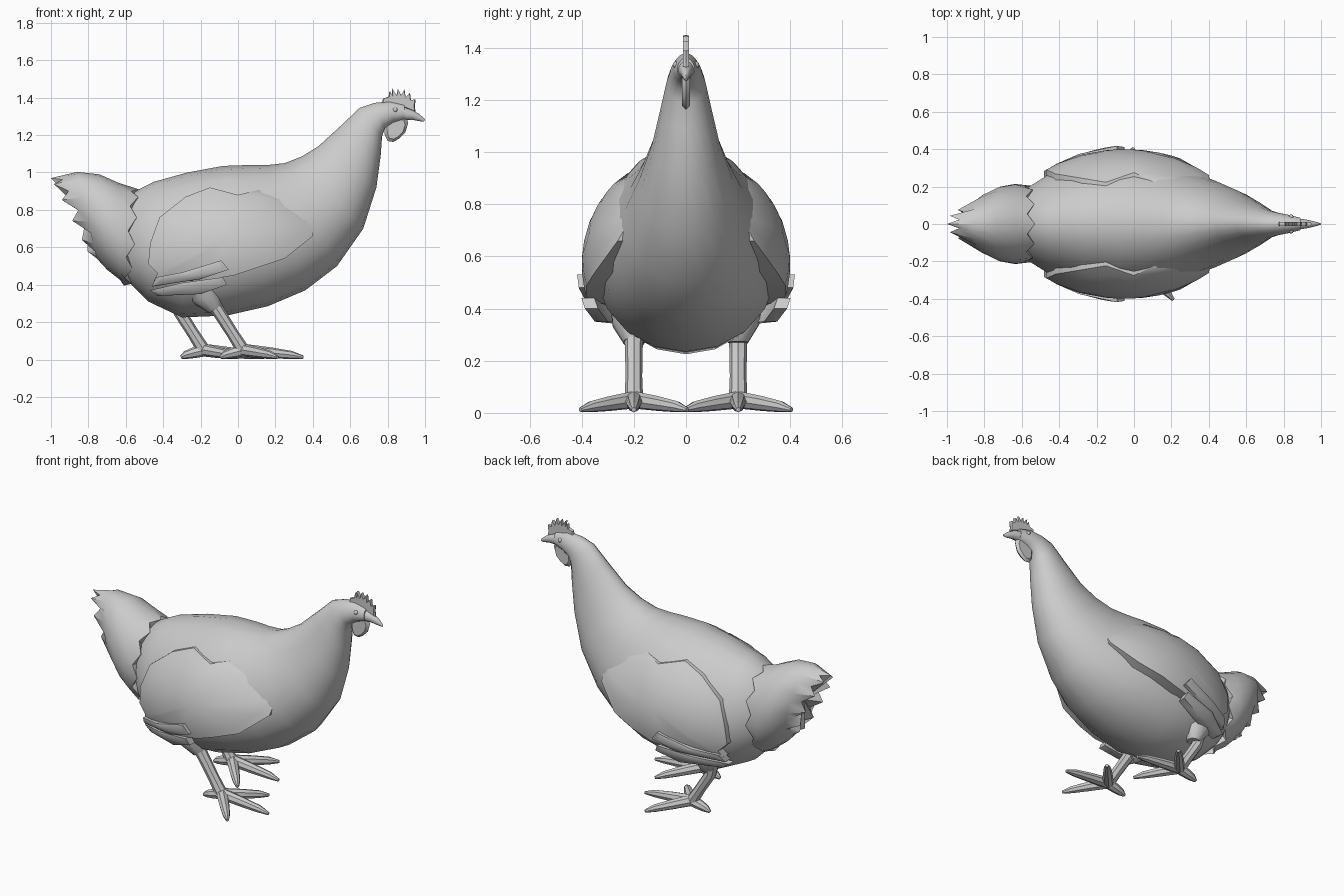
import bpy, bmesh
from math import sin, cos, tau, sqrt
from mathutils import Vector

if "Cube" in bpy.data.objects:
    bpy.data.objects.remove(bpy.data.objects["Cube"])


def finish(bm, name, angle=0.7):
    bmesh.ops.remove_doubles(bm, verts=bm.verts, dist=0.0005)
    bmesh.ops.recalc_face_normals(bm, faces=bm.faces)
    me = bpy.data.meshes.new(name)
    bm.to_mesh(me)
    bm.free()
    ob = bpy.data.objects.new(name, me)
    bpy.context.collection.objects.link(ob)
    bpy.ops.object.select_all(action='DESELECT')
    ob.select_set(True)
    bpy.context.view_layer.objects.active = ob
    bpy.ops.object.shade_smooth_by_angle(angle=angle)
    return ob


def bridge(bm, rings):
    for a, b in zip(rings, rings[1:]):
        n = len(a)
        for i in range(n):
            j = (i + 1) % n
            bm.faces.new((a[i], a[j], b[j], b[i]))


def fan(bm, ring, co):
    c = bm.verts.new(co)
    for i in range(len(ring)):
        bm.faces.new((ring[i], ring[(i + 1) % len(ring)], c))


def centre(ring):
    return sum((v.co for v in ring), Vector()) / len(ring)


def loft(name, sections, n=20, egg=0.12, jag=(0, 0), dent=0, angle=0.7):
    """Sections are (top x, top z, bottom x, bottom z, half width)."""
    bm = bmesh.new()
    rings = []
    for s, (xt, zt, xb, zb, w) in enumerate(sections):
        ring = []
        for i in range(n):
            a = tau * i / n
            t = (1 - cos(a)) / 2
            dx = 0
            if i % 2:
                dx = jag[0] if s == 0 else jag[1] if s == len(sections) - 1 else 0
            ring.append(bm.verts.new((xt + (xb - xt) * t + dx,
                                      w * sin(a) * (1 - egg * cos(a)),
                                      zt + (zb - zt) * t)))
        rings.append(ring)
    bridge(bm, rings)
    fan(bm, rings[0], centre(rings[0]))
    fan(bm, rings[-1], centre(rings[-1]) + Vector((dent, 0, 0)))
    return finish(bm, name, angle)


def tube(bm, points, n=8):
    """Points are (x, y, z, radius)."""
    rings = []
    P = [Vector(p[:3]) for p in points]
    for k, p in enumerate(P):
        d = (P[min(k + 1, len(P) - 1)] - P[max(k - 1, 0)]).normalized()
        ref = Vector((0, 1, 0)) if abs(d.y) < 0.9 else Vector((1, 0, 0))
        u = d.cross(ref).normalized()
        v = d.cross(u)
        r = points[k][3]
        rings.append([bm.verts.new(p + (u * cos(tau * i / n) + v * sin(tau * i / n)) * r)
                      for i in range(n)])
    bridge(bm, rings)
    fan(bm, rings[0], P[0])
    fan(bm, rings[-1], P[-1])


def patch(name, outline, mid, side, lift=0.0, depth=0.08):
    """Raised panel following the rounded flank of the bird."""
    def flank(x, z):
        q = 1 - ((x + 0.05) / 0.62) ** 2 - ((z - 0.57) / 0.43) ** 2
        return 0.40 * sqrt(max(q, 0.02)) + lift
    bm = bmesh.new()
    rings = []
    for s, inset in ((1, depth), (1, 0), (0.85, 0), (0.6, 0), (0.3, 0)):
        ring = []
        for x, z in outline:
            px, pz = mid[0] + (x - mid[0]) * s, mid[1] + (z - mid[1]) * s
            ring.append(bm.verts.new((px, side * (flank(px, pz) - inset), pz)))
        rings.append(ring)
    bridge(bm, rings)
    fan(bm, rings[0], (mid[0], side * (flank(*mid) - depth), mid[1]))
    fan(bm, rings[-1], (mid[0], side * flank(*mid), mid[1]))
    finish(bm, name)


def plate(name, outline, half, bevel):
    """Thin upright plate with rounded rim on the centre plane."""
    bm = bmesh.new()
    n = len(outline)
    c = Vector((sum(p[0] for p in outline) / n, 0, sum(p[1] for p in outline) / n))
    rings = []
    for y, s in ((-half, bevel), (0, 1), (half, bevel)):
        rings.append([bm.verts.new((c.x + (x - c.x) * s, y, c.z + (z - c.z) * s))
                      for x, z in outline])
    bridge(bm, rings)
    bm.faces.new(rings[0])
    bm.faces.new(rings[-1])
    finish(bm, name)


# Body, neck and head in one skin
loft("body", [
    (-0.64, 0.80, -0.66, 0.52, 0.10), (-0.55, 0.90, -0.57, 0.40, 0.20),
    (-0.45, 0.95, -0.48, 0.31, 0.26), (-0.27, 1.00, -0.30, 0.225, 0.325),
    (-0.08, 1.035, -0.06, 0.235, 0.35), (0.06, 1.04, 0.16, 0.285, 0.33),
    (0.16, 1.04, 0.36, 0.37, 0.29), (0.25, 1.05, 0.53, 0.50, 0.235),
    (0.34, 1.085, 0.67, 0.70, 0.18), (0.43, 1.14, 0.74, 0.92, 0.13),
    (0.55, 1.25, 0.763, 1.09, 0.097), (0.65, 1.345, 0.77, 1.19, 0.075),
    (0.73, 1.372, 0.785, 1.235, 0.062), (0.81, 1.38, 0.83, 1.265, 0.05),
    (0.89, 1.362, 0.89, 1.283, 0.033)])

# Beak
loft("beak", [(0.87, 1.355, 0.87, 1.28, 0.033), (0.93, 1.335, 0.93, 1.282, 0.023),
              (0.97, 1.312, 0.97, 1.274, 0.013), (1.0, 1.285, 0.995, 1.272, 0.004)],
     n=10, egg=0)

# Tail fan with ragged feather ends
loft("tail", [(-0.53, 0.91, -0.57, 0.395, 0.205), (-0.64, 0.945, -0.63, 0.425, 0.215),
              (-0.74, 0.99, -0.70, 0.48, 0.20), (-0.86, 1.003, -0.755, 0.54, 0.155),
              (-1.0, 0.97, -0.80, 0.57, 0.085)],
     n=22, egg=0.05, jag=(-0.04, 0.06), dent=0.06)

# Wings and flight feathers
wing = [(0.41, 0.75), (0.40, 0.66), (0.25, 0.54), (0.10, 0.49), (-0.02, 0.45),
        (-0.20, 0.42), (-0.45, 0.42), (-0.43, 0.46), (-0.48, 0.51), (-0.47, 0.62),
        (-0.42, 0.76), (-0.28, 0.87), (-0.15, 0.92), (0.0, 0.88), (0.12, 0.91), (0.25, 0.88)]
upper = [(-0.09, 0.53), (-0.05, 0.48), (-0.20, 0.43), (-0.46, 0.39), (-0.44, 0.44), (-0.30, 0.465)]
lower = [(-0.08, 0.44), (-0.06, 0.40), (-0.20, 0.35), (-0.43, 0.34), (-0.47, 0.37), (-0.30, 0.41)]
for side, word in ((-1, "right"), (1, "left")):
    patch(word + "_wing", wing, (-0.03, 0.66), side)
    patch(word + "_upper_flight_feather", upper, (-0.25, 0.45), side, 0.02, 0.05)
    patch(word + "_lower_flight_feather", lower, (-0.26, 0.38), side, 0.02, 0.05)

# Legs and feet, the left one standing further back
for y, dx, word in ((-0.2, 0.0, "right"), (0.2, -0.21, "left")):
    bm = bmesh.new()
    tube(bm, [(-0.20 + dx * 0.5, y, 0.46, 0.10), (-0.17 + dx * 0.6, y, 0.34, 0.085),
              (-0.12 + dx * 0.8, y, 0.27, 0.04)], 10)
    finish(bm, word + "_thigh")
    bm = bmesh.new()
    tube(bm, [(-0.16 + dx * 0.8, y, 0.34, 0.04), (-0.10 + dx, y, 0.25, 0.034),
              (-0.03 + dx, y, 0.14, 0.032), (0.03 + dx, y, 0.045, 0.036)])
    finish(bm, word + "_shank")
    bm = bmesh.new()
    ax = 0.03 + dx
    for tx, ty in ((0.32, 0), (0.18, 0.205), (0.18, -0.205), (-0.125, 0)):
        tube(bm, [(ax, y, 0.05, 0.034), (ax + tx * 0.45, y + ty * 0.45, 0.036, 0.029),
                  (ax + tx * 0.8, y + ty * 0.8, 0.024, 0.022), (ax + tx, y + ty, 0.012, 0.009)])
    finish(bm, word + "_foot")

# Comb and wattle
plate("comb", [(0.77, 1.37), (0.775, 1.395), (0.805, 1.405), (0.81, 1.435), (0.825, 1.41),
               (0.823, 1.45), (0.848, 1.412), (0.855, 1.448), (0.872, 1.412), (0.89, 1.445),
               (0.897, 1.40), (0.92, 1.425), (0.925, 1.385), (0.95, 1.39), (0.945, 1.35),
               (0.95, 1.325), (0.90, 1.345), (0.84, 1.365)], 0.011, 0.94)
plate("wattle", [(0.78, 1.25), (0.785, 1.20), (0.80, 1.168), (0.83, 1.163), (0.86, 1.18),
                 (0.895, 1.215), (0.91, 1.265), (0.90, 1.30), (0.83, 1.30)], 0.016, 0.75)

# Eyes
for side, word in ((-1, "right"), (1, "left")):
    bm = bmesh.new()
    bmesh.ops.create_uvsphere(bm, u_segments=10, v_segments=6, radius=0.013)
    bmesh.ops.translate(bm, verts=bm.verts, vec=(0.84, side * 0.038, 1.335))
    finish(bm, word + "_eye")
